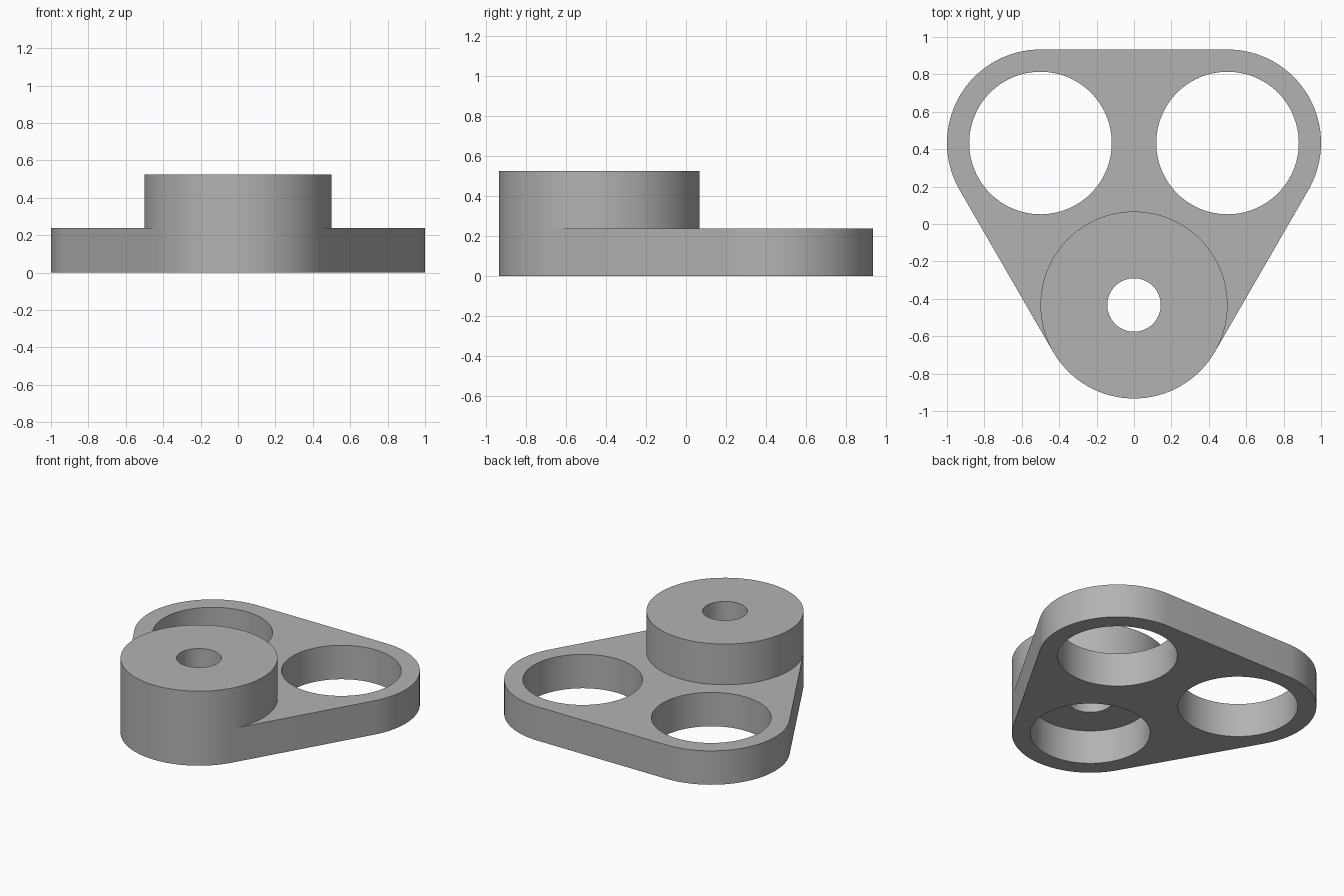
import bpy
import bmesh
from math import sin, cos, radians, sqrt

cube = bpy.data.objects.get("Cube")
if cube:
    bpy.data.objects.remove(cube, do_unlink=True)

UNIT = 1 / 42
ROUND = 21 * UNIT          # corner and boss radius
PLATE_TOP = 10 * UNIT
BOSS_TOP = 22 * UNIT
BORE = 16 * UNIT
PIN = 6 * UNIT
OFFSET = sqrt(3) / 4

right_c, left_c, front_c = (-0.5, OFFSET), (0.5, OFFSET), (0, -OFFSET)

grey = bpy.data.materials.new("plain grey")
grey.use_nodes = True
colour = (0.45, 0.45, 0.45, 1)
grey.diffuse_color = colour
grey.node_tree.nodes["Principled BSDF"].inputs["Base Color"].default_value = colour


def arc(centre, radius, start, end, steps):
    """Points along an arc, angles in degrees, both ends included."""
    angles = [radians(start + (end - start) * i / steps) for i in range(steps + 1)]
    return [(centre[0] + radius * cos(a), centre[1] + radius * sin(a)) for a in angles]


def circle(centre, radius):
    return arc(centre, radius, 0, 360, 96)[:-1]


def prism(name, loops, bottom, top):
    """Extrude an outline with holes from bottom to top."""
    bm = bmesh.new()
    edges = []
    for loop in loops:
        verts = [bm.verts.new((x, y, bottom)) for x, y in loop]
        edges += [bm.edges.new((v, verts[i - 1])) for i, v in enumerate(verts)]
    bmesh.ops.triangle_fill(bm, edges=edges, use_beauty=True)
    bmesh.ops.dissolve_limit(bm, angle_limit=0.01, verts=[], edges=bm.edges[:])
    result = bmesh.ops.extrude_face_region(bm, geom=bm.faces[:], use_keep_orig=True)
    moved = [g for g in result["geom"] if isinstance(g, bmesh.types.BMVert)]
    bmesh.ops.translate(bm, verts=moved, vec=(0, 0, top - bottom))
    bmesh.ops.recalc_face_normals(bm, faces=bm.faces[:])
    mesh = bpy.data.meshes.new(name)
    bm.to_mesh(mesh)
    bm.free()
    mesh.materials.append(grey)
    obj = bpy.data.objects.new(name, mesh)
    bpy.context.collection.objects.link(obj)
    bpy.ops.object.select_all(action="DESELECT")
    obj.select_set(True)
    bpy.context.view_layer.objects.active = obj
    bpy.ops.object.shade_smooth_by_angle(angle=radians(30))
    return obj


# Rounded triangular plate with three large bores
outline = (arc(left_c, ROUND, -30, 90, 32)
           + arc(right_c, ROUND, 90, 210, 32)
           + arc(front_c, ROUND, 210, 330, 32))
bores = [circle(c, BORE) for c in (left_c, right_c, front_c)]
prism("base_plate", [outline] + bores, 0, PLATE_TOP)

# Raised round boss with a narrow pin hole, capping the front bore
prism("boss", [circle(front_c, ROUND), circle(front_c, PIN)], PLATE_TOP, BOSS_TOP)
